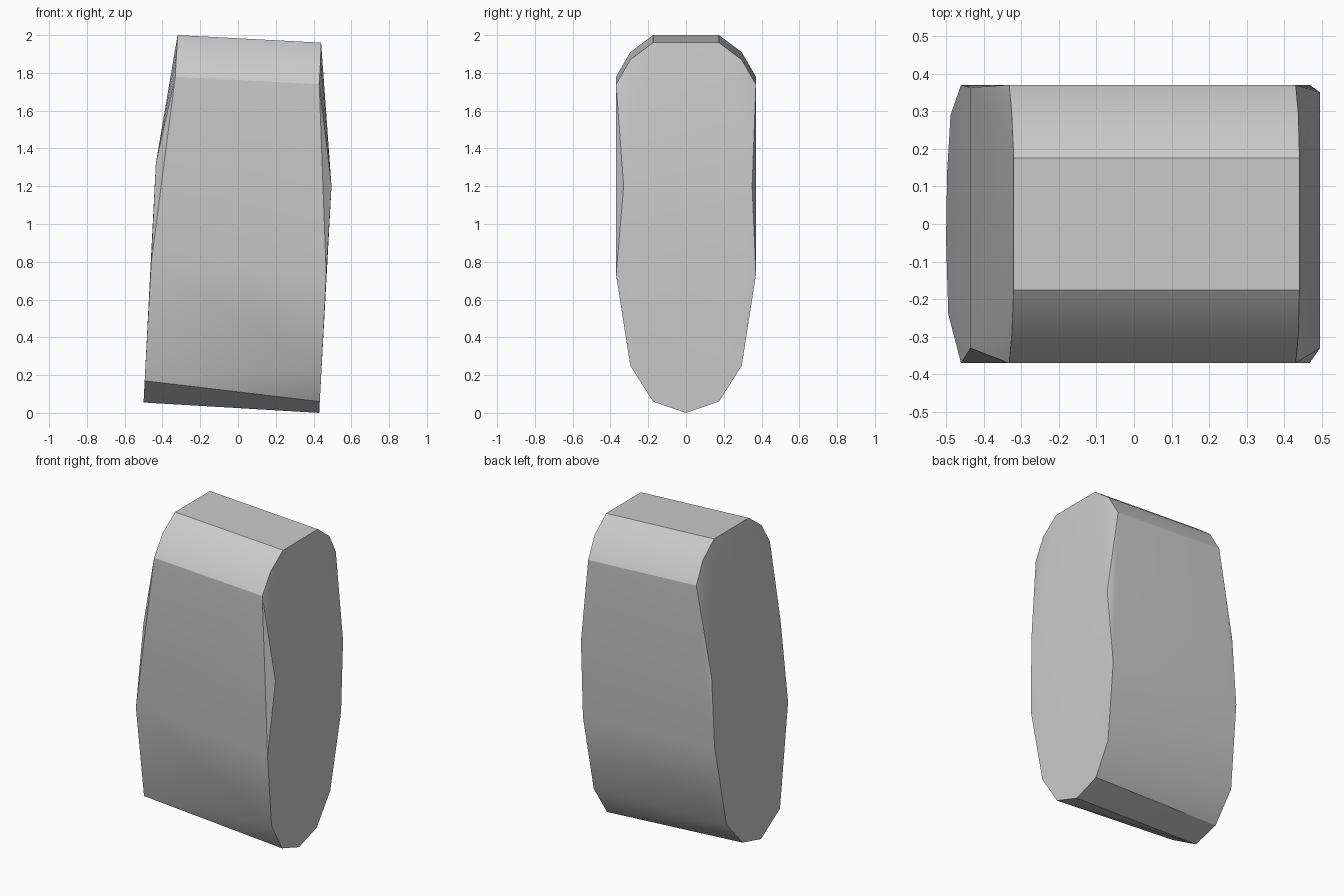
import bpy, bmesh, math

cube = bpy.data.objects.get("Cube")
if cube:
    bpy.data.objects.remove(cube, do_unlink=True)

# One plain stone colour
grey = bpy.data.materials.new("pale_grey")
grey.use_nodes = True
colour = (0.6, 0.6, 0.6, 1)
grey.diffuse_color = colour
grey.node_tree.nodes["Principled BSDF"].inputs["Base Color"].default_value = colour

# Corners shared by the front and back: (x, half width, z)
left_end = [(.44, .175, 1.96), (.437, .295, 1.87), (.43, .37, 1.74),
            (.467, .37, .73), (.443, .295, .25), (.433, .175, .06)]
right_end = [(-.32, .175, 2.0), (-.325, .295, 1.91), (-.332, .37, 1.78),
             (-.46, .37, .79)]
points = [(x, side * y, z) for x, y, z in left_end + right_end for side in (-1, 1)]

# Uneven corners: the bulge in each end, then the worn foot
points += [(.495, -.33, 1.2), (.495, .35, 1.2), (-.435, -.33, 1.32), (-.435, .363, 1.22)]
points += [(.43, 0, 0), (-.488, .29, .27), (-.497, .14, .1),
           (-.5, -.04, .055), (-.494, -.24, .17)]

# Wrap the corners in one faceted block
bm = bmesh.new()
for p in points:
    bm.verts.new(p)
bmesh.ops.convex_hull(bm, input=bm.verts)
bmesh.ops.dissolve_limit(bm, angle_limit=math.radians(0.6), verts=bm.verts, edges=bm.edges)
bmesh.ops.recalc_face_normals(bm, faces=bm.faces)
mesh = bpy.data.meshes.new("stone_block")
bm.to_mesh(mesh)
bm.free()
mesh.materials.append(grey)
block = bpy.data.objects.new("stone_block", mesh)
bpy.context.collection.objects.link(block)

# Soft shading that keeps the hard creases
bpy.context.view_layer.objects.active = block
block.select_set(True)
bpy.ops.object.shade_smooth_by_angle(angle=math.radians(27))
